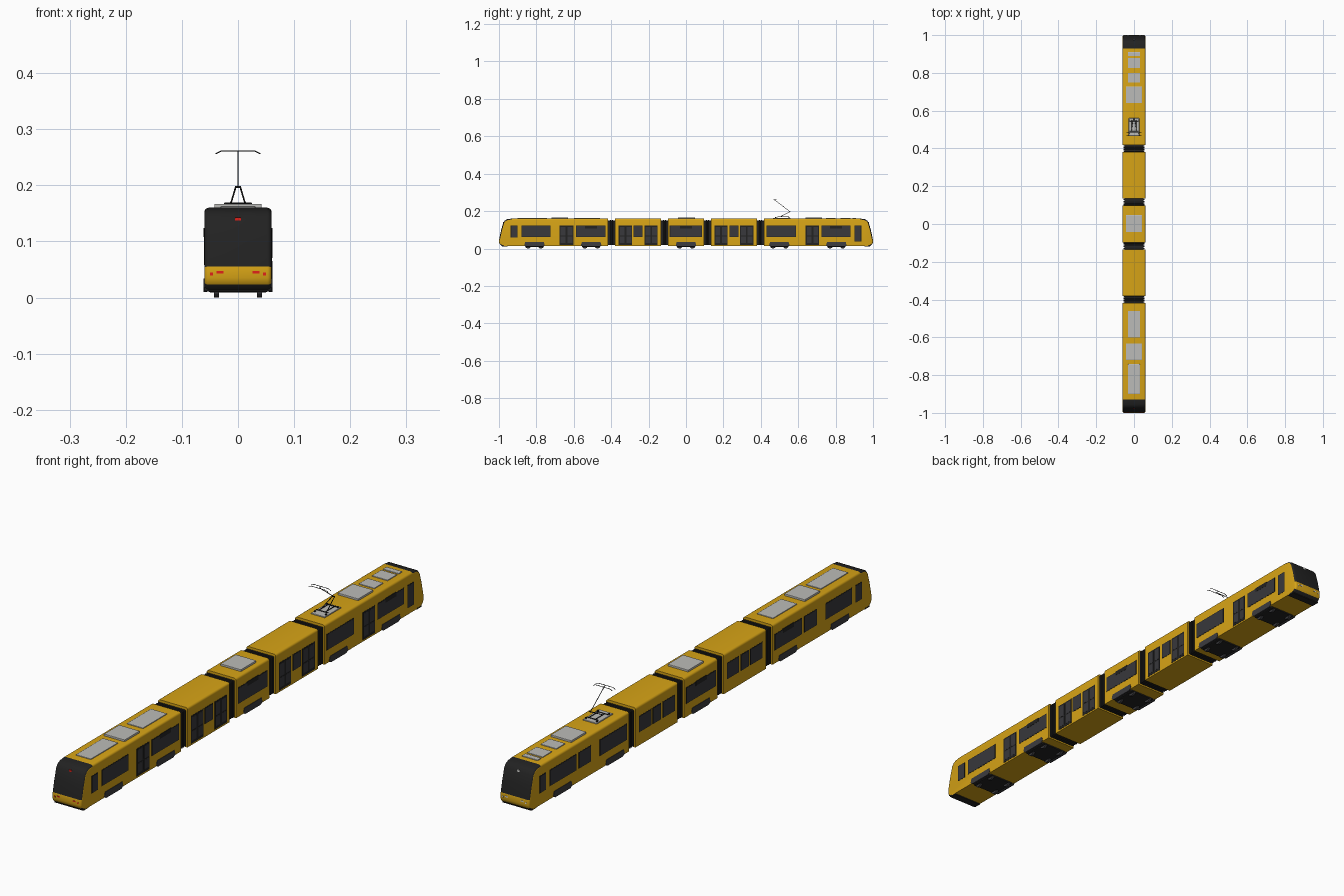
import bpy, bmesh, math
from mathutils import Vector

if "Cube" in bpy.data.objects:
    bpy.data.objects.remove(bpy.data.objects["Cube"])


def material(name, r, g, b):
    m = bpy.data.materials.new(name)
    m.use_nodes = True
    m.diffuse_color = (r, g, b, 1)
    m.node_tree.nodes["Principled BSDF"].inputs["Base Color"].default_value = (r, g, b, 1)
    return m


YELLOW = material("yellow paint", .68, .37, .008)
BLACK = material("black trim", .016, .016, .016)
GLASS = material("dark glass", .04, .04, .045)
GREY = material("roof grey", .5, .5, .48)
STEEL = material("bogie grey", .045, .045, .05)
RED = material("red lamp", .75, .015, .01)
WHITE = material("white lamp", .85, .85, .82)

W = 0.06          # half width of the body
FLOOR, ROOF = 0.014, 0.16


def finish(name, bm, *mats):
    bmesh.ops.recalc_face_normals(bm, faces=bm.faces)
    me = bpy.data.meshes.new(name)
    bm.to_mesh(me)
    bm.free()
    for m in mats:
        me.materials.append(m)
    ob = bpy.data.objects.new(name, me)
    bpy.context.collection.objects.link(ob)
    return ob


def box(name, x, y, z, mat, bevel=0):
    """Box from (low, high) ranges."""
    bm = bmesh.new()
    bmesh.ops.create_cube(bm, size=1)
    for v in bm.verts:
        v.co = [r[0] if c < 0 else r[1] for c, r in zip(v.co, (x, y, z))]
    if bevel:
        bmesh.ops.bevel(bm, geom=bm.edges[:], offset=bevel, segments=2,
                        profile=.5, affect='EDGES')
    return finish(name, bm, mat)


def prism(profile, half):
    """Side profile (y, z) extruded across the width."""
    bm = bmesh.new()
    f = bm.faces.new([bm.verts.new((-half, y, z)) for y, z in profile])
    new = bmesh.ops.extrude_face_region(bm, geom=[f])["geom"]
    bmesh.ops.translate(bm, vec=(2 * half, 0, 0),
                        verts=[v for v in new if isinstance(v, bmesh.types.BMVert)])
    return bm


def round_edges(bm, rule, size):
    """Round the edges along both sides wherever rule(edge middle) holds."""
    edges = []
    for e in bm.edges:
        a, b = (v.co for v in e.verts)
        if abs(a.x - b.x) < 1e-6 and rule((a + b) / 2):
            edges.append(e)
    bmesh.ops.bevel(bm, geom=edges, offset=size, segments=4, profile=.5, affect='EDGES')


def smooth(ob):
    bpy.ops.object.select_all(action='DESELECT')
    ob.select_set(True)
    bpy.context.view_layer.objects.active = ob
    bpy.ops.object.shade_smooth_by_angle(angle=math.radians(35))


def rod(name, points, radius, mat):
    cu = bpy.data.curves.new(name, 'CURVE')
    cu.dimensions = '3D'
    cu.bevel_depth = radius
    cu.bevel_resolution = 1
    cu.use_fill_caps = True
    sp = cu.splines.new('POLY')
    sp.points.add(len(points) - 1)
    for p, co in zip(sp.points, points):
        p.co = (*co, 1)
    cu.materials.append(mat)
    ob = bpy.data.objects.new(name, cu)
    bpy.context.collection.objects.link(ob)


# Cab cars: raked nose, dark windscreen running on to the roof
NOSE = [(.418, FLOOR), (.985, FLOOR), (.996, .023), (1, .035), (.998, .055),
        (.988, .10), (.977, .138), (.968, .15), (.955, .157), (.93, ROOF), (.418, ROOF)]
for s, name in ((-1, "front_car"), (1, "rear_car")):
    bm = prism([(y * s, z) for y, z in NOSE], W)
    round_edges(bm, lambda m: (m.z > .157 or abs(m.y) > .95) and m.z > FLOOR + .001
                and abs(m.y) > .419, .008)
    bm.normal_update()
    for f in bm.faces:
        c = f.calc_center_median()
        if abs(c.y) > .93 and abs(f.normal.x) < .97 and (c.z > .055 or c.z < .022):
            f.material_index = 1
    smooth(finish(name, bm, YELLOW, BLACK))
    box(name + "_bumper", (-W, W), sorted((s * .955, s * .985)), (.011, .02), BLACK, .002)

# Middle cars
for name, y0, y1 in (("front_middle_car", -.38, -.134), ("centre_car", -.097, .097),
                     ("rear_middle_car", .134, .38)):
    bm = prism([(y0, FLOOR), (y1, FLOOR), (y1, ROOF), (y0, ROOF)], W)
    round_edges(bm, lambda m: m.z > .159, .008)
    smooth(finish(name, bm, YELLOW))

# Folding gangways with ribs
for i, y in enumerate((-.399, -.1155, .1155, .399)):
    box(f"gangway_core_{i}", (-.051, .051), (y - .021, y + .021), (.02, .148), BLACK)
    for k in range(4):
        c = y + (k - 1.5) * .009
        box(f"gangway_rib_{i}_{k}", (-.056, .056), (c - .003, c + .003), (.018, .153), BLACK, .002)


def plate(name, side, y0, y1, z0, z1, mat, out=.001):
    box(name, sorted((side * (W - .001), side * (W + out))), (y0, y1), (z0, z1), mat)


def window(name, side, y0, y1, z0=.064, sign=False):
    plate(name + "_frame", side, y0, y1, z0 - .002, .122, BLACK, .0006)
    plate(name, side, y0 + .003, y1 - .003, z0, .119, GLASS)
    if sign:
        m = (y0 + y1) / 2
        plate(name + "_sign", side, m - .032, m + .032, .108, .124, BLACK, .0016)


def door(name, side, y0, y1):
    plate(name, side, y0, y1, .02, .122, BLACK, .0008)
    m = (y0 + y1) / 2
    for a, b in ((y0, m), (m, y1)):
        plate(name + "_upper_pane", side, a + .006, b - .004, .07, .116, GLASS, .0013)
        plate(name + "_lower_pane", side, a + .006, b - .004, .03, .065, GLASS, .0013)


# Side windows; doorways exist on the +x side, plain windows opposite
for side, tag in ((1, "left"), (-1, "right")):
    opening = door if side > 0 else window
    for end, a in (("front", -1), ("rear", 1)):
        def span(p, q):
            return sorted((a * p, a * q))
        window(f"{tag}_{end}_cab_window", side, *span(.90, .937),
               .04 if side > 0 and a > 0 else .06)
        window(f"{tag}_{end}_long_window", side, *span(.725, .88), sign=side > 0 and a > 0)
        opening(f"{tag}_{end}_opening", side, *span(.602, .676 if a < 0 else .71) if a < 0
                else span(.64, .71))
        window(f"{tag}_{end}_inner_window", side, *span(.43, .588), sign=a < 0)
        opening(f"{tag}_{end}_middle_opening_a", side, *span(.152, .222))
        window(f"{tag}_{end}_middle_window", side, *span(.232, .28))
        opening(f"{tag}_{end}_middle_opening_b", side, *span(.288, .36))
    window(f"{tag}_centre_window", side, -.087, .085, sign=True)

# Bogies: underplate, side frames and wheels
for i, y in enumerate((-.81, -.507, 0, .499, .804)):
    box(f"bogie_{i}", (-.052, .052), (y - .05, y + .05), (.009, .03), BLACK, .003)
    for s in (-1, 1):
        bm = prism([(y - .055, .018), (y - .045, .01), (y + .045, .01), (y + .055, .018),
                    (y + .05, .034), (y - .05, .034)], .003)
        bmesh.ops.translate(bm, vec=(s * .0585, 0, 0), verts=bm.verts)
        finish(f"bogie_side_frame_{i}", bm, STEEL)
        for d in (-.034, .034):
            bpy.ops.mesh.primitive_cylinder_add(vertices=20, radius=.016, depth=.009,
                                                location=(s * .038, y + d, .016),
                                                rotation=(0, math.pi / 2, 0))
            wheel = bpy.context.object
            wheel.name = f"wheel_{i}"
            wheel.data.materials.append(STEEL)

# Roof equipment: (y range, half width, top)
for i, (y0, y1, h, top) in enumerate((
        (-.9, -.742, .031, .163), (-.72, -.632, .042, .167), (-.6, -.46, .033, .163),
        (-.043, .047, .042, .167), (.64, .728, .042, .167), (.748, .8, .032, .163),
        (.825, .88, .032, .163), (.889, .91, .032, .163), (.465, .56, .028, .164))):
    box(f"roof_unit_{i}", (-h, h), (y0, y1), (.157, top), GREY, .0015)

# Pantograph
for s in (-1, 1):
    rod("pantograph_base_rail", [(s * .013, .49, .169), (s * .013, .55, .169)], .0015, BLACK)
    rod("pantograph_lower_arm", [(s * .012, .505, .17), (s * .004, .556, .197)], .0015, BLACK)
    for y in (.48, .55):
        box("pantograph_insulator", sorted((s * .02, s * .025)), (y - .003, y + .003),
            (.162, .168), BLACK)
for y in (.49, .545):
    rod("pantograph_base_bar", [(-.024, y, .168), (.024, y, .168)], .0014, BLACK)
rod("pantograph_knee", [(-.005, .556, .197), (.005, .556, .197)], .002, BLACK)
rod("pantograph_upper_arm", [(0, .556, .197), (0, .475, .259)], .0013, BLACK)
for y in (.468, .484):
    rod("pantograph_bow", [(-.04, y, .256), (-.03, y, .261), (.03, y, .261), (.04, y, .256)],
        .001, BLACK)
rod("pantograph_bow_link", [(0, .468, .26), (0, .484, .26)], .001, BLACK)

# End lamps and top marker: red at the front, white at the rear
for s, mat, end in ((-1, RED, "front"), (1, WHITE, "rear")):
    def face(name, x, z, w, h, y):
        box(f"{end}_{name}", (x - w, x + w), sorted((s * (y - .004), s * (y + .0006))),
            (z - h, z + h), mat)
    face("top_marker", 0, .14, .005, .003, .977)
    for k in (-1, 1):
        face("lamp_bar", k * .032, .045, .006, .002, .9995)
        face("lamp_dot", k * .047, .042, .0025, .0025, .9995)
